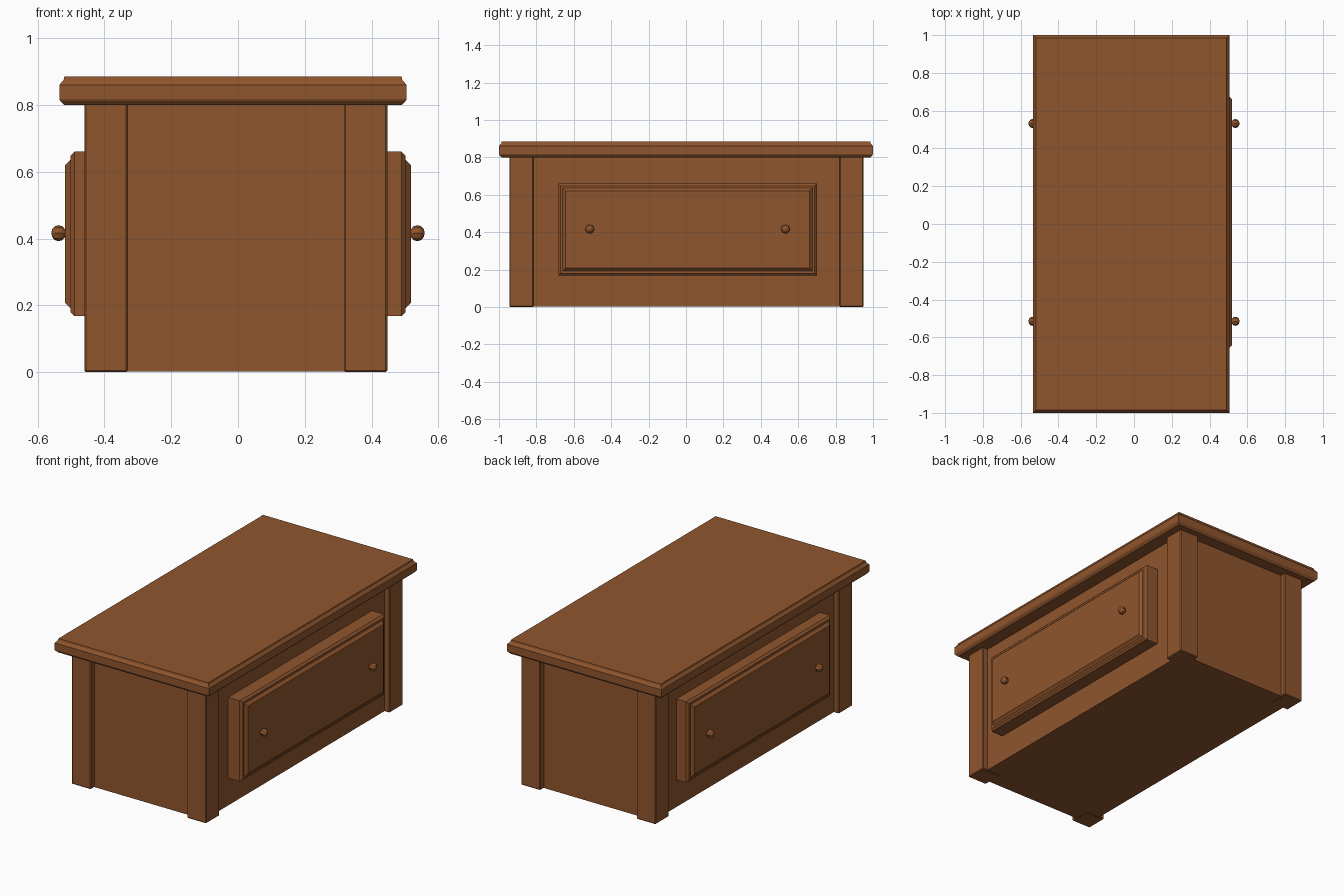
import bpy
import bmesh
import math
from mathutils import Matrix, Vector

cube = bpy.data.objects.get("Cube")
if cube:
    bpy.data.objects.remove(cube, do_unlink=True)

wood = bpy.data.materials.new("brown wood")
wood.use_nodes = True
colour = (0.28, 0.092, 0.027, 1)
wood.diffuse_color = colour
bsdf = wood.node_tree.nodes["Principled BSDF"]
bsdf.inputs["Base Color"].default_value = colour
bsdf.inputs["Roughness"].default_value = 0.7


def finish(name, bm):
    bmesh.ops.recalc_face_normals(bm, faces=bm.faces)
    mesh = bpy.data.meshes.new(name)
    bm.to_mesh(mesh)
    bm.free()
    mesh.materials.append(wood)
    obj = bpy.data.objects.new(name, mesh)
    bpy.context.collection.objects.link(obj)
    return obj


def box(name, lo, hi, bevel=0.0):
    lo, hi = Vector(lo), Vector(hi)
    bm = bmesh.new()
    bmesh.ops.create_cube(bm, size=1)
    for v in bm.verts:
        v.co = (lo + hi) / 2 + v.co * (hi - lo)
    obj = finish(name, bm)
    if bevel:
        mod = obj.modifiers.new("edge", "BEVEL")
        mod.width = bevel
        mod.segments = 1
    return obj


def moulded(name, a0, a1, b0, b1, steps, place):
    """Stack rectangles, each (inset, height), into a moulded slab."""
    bm = bmesh.new()
    rings = []
    for inset, h in steps:
        corners = [(a0 + inset, b0 + inset), (a1 - inset, b0 + inset),
                   (a1 - inset, b1 - inset), (a0 + inset, b1 - inset)]
        rings.append([bm.verts.new(place(a, b, h)) for a, b in corners])
    for low, high in zip(rings, rings[1:]):
        for i in range(4):
            j = (i + 1) % 4
            bm.faces.new((low[i], low[j], high[j], high[i]))
    bm.faces.new(rings[0][::-1])
    bm.faces.new(rings[-1])
    return finish(name, bm)


X0, X1, Y0, Y1 = -0.46, 0.447, -0.945, 0.95
POST, RECESS, TOP = 0.13, 0.035, 0.805

# Body with recessed panels
box("body", (X0 + RECESS, Y0 + RECESS, 0.002), (X1 - RECESS, Y1 - RECESS, TOP))

# Corner posts
for side, x in (("right", X0), ("left", X1 - POST)):
    for end, y in (("front", Y0), ("back", Y1 - POST)):
        box(f"{end}_{side}_post", (x, y, 0), (x + POST, y + POST, TOP), 0.005)

# Table top with chamfered and stepped edge
moulded("table_top", -0.535, 0.505, -1, 1,
        [(0.015, 0.80), (0.003, 0.812), (0, 0.818), (0, 0.86),
         (0.013, 0.875), (0.015, 0.885)],
        lambda a, b, h: (a, b, h))

# Drawer fronts with raised panels, and their knobs
for side, s in (("left", 1), ("right", -1)):
    moulded(f"{side}_drawer", -0.683, 0.70, 0.168, 0.66,
            [(0, 0.38), (0, 0.49), (0.012, 0.502), (0.024, 0.502),
             (0.040, 0.518)],
            lambda a, b, h: (s * h, a, b))
    for end, y in (("front", -0.515), ("back", 0.532)):
        bm = bmesh.new()
        bmesh.ops.create_uvsphere(
            bm, u_segments=8, v_segments=6, radius=0.024,
            matrix=Matrix.Translation((s * 0.537, y, 0.416))
            @ Matrix.Diagonal((0.92, 1, 1, 1))
            @ Matrix.Rotation(math.pi / 2, 4, "Y"))
        finish(f"{side}_{end}_knob", bm)
